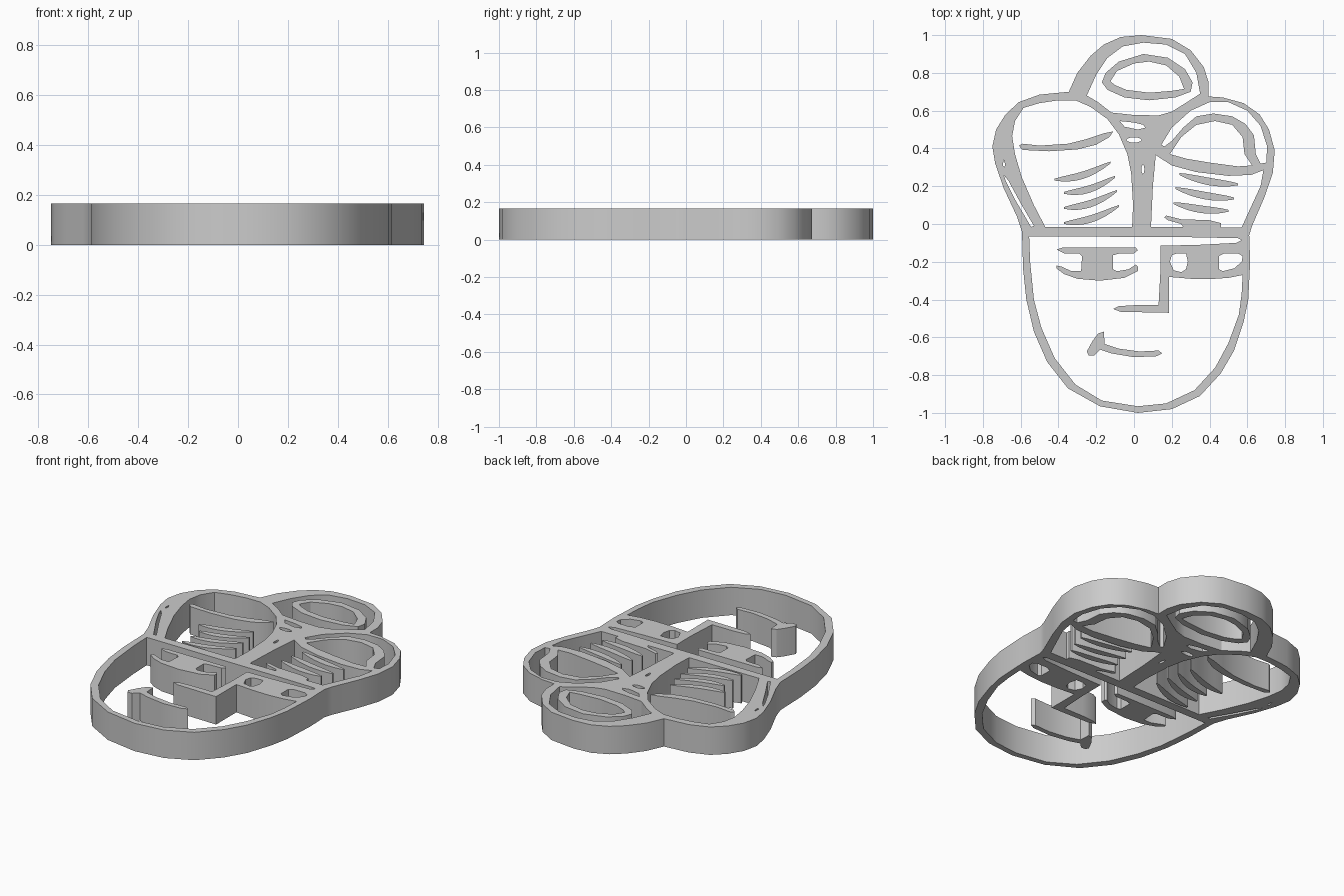
import bpy, bmesh, math

if "Cube" in bpy.data.objects:
    bpy.data.objects.remove(bpy.data.objects["Cube"], do_unlink=True)

HEIGHT = 0.166

grey = bpy.data.materials.new("plain grey")
grey.use_nodes = True
grey.diffuse_color = (0.6, 0.6, 0.6, 1)
grey.node_tree.nodes["Principled BSDF"].inputs["Base Color"].default_value = (0.6, 0.6, 0.6, 1)


def slab(name, *loops):
    """Extrude an outline (first loop) with holes (other loops) to the full height."""
    cu = bpy.data.curves.new(name + "_profile", 'CURVE')
    cu.dimensions = '2D'
    cu.fill_mode = 'BOTH'
    cu.extrude = HEIGHT / 2
    for pts in loops:
        sp = cu.splines.new('POLY')
        sp.points.add(len(pts) - 1)
        for p, (x, y) in zip(sp.points, pts):
            p.co = (x, y, 0, 1)
        sp.use_cyclic_u = True
    tmp = bpy.data.objects.new(name + "_profile", cu)
    bpy.context.collection.objects.link(tmp)
    dg = bpy.context.evaluated_depsgraph_get()
    me = bpy.data.meshes.new_from_object(tmp.evaluated_get(dg))
    bpy.data.objects.remove(tmp, do_unlink=True)
    bpy.data.curves.remove(cu)
    bm = bmesh.new()
    bm.from_mesh(me)
    bmesh.ops.translate(bm, verts=bm.verts, vec=(0, 0, HEIGHT / 2))
    bmesh.ops.remove_doubles(bm, verts=bm.verts, dist=1e-4)
    bmesh.ops.recalc_face_normals(bm, faces=bm.faces)
    bm.to_mesh(me)
    bm.free()
    me.name = name
    me.materials.clear()
    me.materials.append(grey)
    ob = bpy.data.objects.new(name, me)
    bpy.context.collection.objects.link(ob)
    bpy.ops.object.select_all(action='DESELECT')
    ob.select_set(True)
    bpy.context.view_layer.objects.active = ob
    bpy.ops.object.shade_smooth_by_angle(angle=math.radians(30))
    return ob


def oval(cx, cy, rx, ry, n=12):
    return [(cx + rx * math.cos(2 * math.pi * i / n), cy + ry * math.sin(2 * math.pi * i / n))
            for i in range(n)]


def leaf(x0, y0, x1, y1, sag=0.025, width=0.04, n=8):
    """Sagging stripe with rounded, tapered ends."""
    top, bottom = [], []
    for i in range(n + 1):
        t = i / n
        x, y = x0 + (x1 - x0) * t, y0 + (y1 - y0) * t - sag * math.sin(math.pi * t)
        w = width / 2 * max(0.25, math.sin(math.pi * t) ** 0.5)
        top.append((x, y + w))
        bottom.append((x, y - w))
    return top + bottom[::-1]


# Frame: outer silhouette
silhouette = [
    (.04, 1), (.2, .98), (.3, .92), (.37, .83), (.395, .75), (.395, .675), (.47, .67), (.58, .64),
    (.665, .58), (.715, .5), (.745, .39), (.735, .27), (.69, .14), (.625, -.01), (.61, -.06),
    (.615, -.2), (.605, -.4), (.58, -.52), (.53, -.67), (.46, -.79), (.35, -.91), (.2, -.98),
    (.02, -1), (-.18, -.965), (-.35, -.87), (-.46, -.73), (-.53, -.57), (-.57, -.4), (-.587, -.24),
    (-.593, -.04), (-.62, .04), (-.69, .19), (-.735, .32), (-.75, .41), (-.73, .5), (-.68, .58),
    (-.61, .645), (-.5, .685), (-.345, .7), (-.3, .8), (-.23, .89), (-.16, .95), (-.07, .99)]

# Lower opening, cut around the right eye and the nose
face_opening = [
    (-.555, -.065), (.3, -.07), (.55, -.075), (.57, -.085), (.54, -.1), (.35, -.11), (.14, -.115),
    (.14, -.25), (.13, -.43), (0, -.43), (-.08, -.435), (-.11, -.45), (-.07, -.465), (.185, -.47),
    (.185, -.28), (.3, -.29), (.4, -.292), (.5, -.285), (.575, -.27), (.57, -.37), (.555, -.48),
    (.5, -.63), (.43, -.76), (.32, -.88), (.17, -.95), (.02, -.965), (-.17, -.935), (-.31, -.85),
    (-.42, -.71), (-.49, -.55), (-.53, -.4), (-.55, -.2)]
right_eye_inner = [(.19, -.2), (.2, -.165), (.23, -.155), (.275, -.155), (.285, -.2), (.275, -.24),
                   (.25, -.255), (.21, -.245)]
right_eye_outer = [(.45, -.17), (.48, -.155), (.55, -.155), (.575, -.17), (.57, -.2), (.53, -.235),
                   (.47, -.25), (.45, -.24)]

# Left lobe opening and its side slits
left_lobe = [
    (-.47, -.015), (-.01, -.015), (-.005, .1), (-.015, .27), (-.035, .37), (-.08, .475), (-.14, .555),
    (-.23, .62), (-.31, .655), (-.4, .655), (-.5, .64), (-.585, .615), (-.63, .545), (-.645, .465),
    (-.63, .37), (-.595, .25), (-.53, .1)]
left_slit = [(-.69, .26), (-.665, .23), (-.6, .11), (-.53, -.01), (-.545, -.015), (-.63, .13), (-.68, .23)]
left_nick = [(-.69, .34), (-.683, .32), (-.685, .3), (-.695, .31)]

# Right lobe: stripe field, crescent gap and lid opening
right_field = [
    (.09, -.015), (.1, .2), (.115, .365), (.2, .31), (.33, .275), (.5, .255), (.62, .26),
    (.685, .285), (.67, .2), (.61, .07), (.57, -.018), (.46, -.018), (.46, .005), (.4, .02),
    (.25, .025), (.17, .045), (.16, .035), (.18, .02), (.25, 0), (.26, -.015)]
right_crescent = [
    (.145, .42), (.2, .51), (.3, .6), (.4, .645), (.5, .645), (.6, .6), (.67, .52), (.705, .41),
    (.7, .325), (.67, .32), (.645, .37), (.635, .47), (.59, .53), (.52, .57), (.42, .585),
    (.33, .57), (.26, .51), (.2, .44), (.16, .41)]
right_lid = [(.19, .37), (.25, .46), (.33, .525), (.43, .545), (.52, .525), (.575, .46),
             (.585, .37), (.625, .31), (.55, .305), (.4, .325), (.28, .345)]

# Top lobe opening and the small centre slots
top_lobe = [
    (-.25, .68), (-.2, .79), (-.14, .88), (-.06, .94), (.05, .96), (.17, .95), (.27, .9), (.33, .8),
    (.35, .69), (.28, .645), (.2, .595), (.13, .575), (0, .577), (-.12, .59), (-.19, .645)]
centre_slot = [(-.075, .545), (0, .537), (.05, .525), (.06, .51), (.02, .5), (-.05, .515)]

slab("frame", silhouette, face_opening, right_eye_inner, right_eye_outer, left_lobe, left_slit,
     left_nick, right_field, right_crescent, right_lid, top_lobe, centre_slot,
     oval(0, .445, .04, .014), oval(.047, .29, .008, .025, 8))

# Free-standing pieces
slab("top_ring",
     [(-.17, .75), (-.15, .8), (-.08, .86), (.05, .9), (.18, .88), (.27, .82), (.31, .75), (.3, .7),
      (.22, .67), (.08, .655), (-.05, .67), (-.14, .71)],
     [(-.125, .755), (-.09, .81), (0, .85), (.08, .86), (.17, .84), (.24, .78), (.265, .715),
      (.2, .705), (.08, .695), (-.04, .71), (-.1, .735)])

slab("left_lid",
     [(-.61, .415), (-.59, .425), (-.5, .415), (-.35, .425), (-.25, .45), (-.16, .48), (-.11, .49),
      (-.13, .46), (-.2, .42), (-.3, .395), (-.45, .385), (-.59, .392)])

slab("left_eye",
     [(-.41, -.135), (-.38, -.125), (.01, -.125), (.02, -.14), (0, -.155), (-.08, -.157), (-.11, -.165),
      (-.11, -.24), (-.09, -.25), (-.03, -.24), (.01, -.215), (.02, -.225), (.02, -.25), (-.05, -.285),
      (-.18, -.3), (-.3, -.29), (-.37, -.265), (-.41, -.235), (-.41, -.22), (-.385, -.225),
      (-.33, -.25), (-.28, -.25), (-.275, -.17), (-.29, -.157), (-.37, -.155)])

slab("mouth",
     [(-.16, -.57), (-.155, -.635), (-.08, -.66), (.03, -.675), (.13, -.67), (.15, -.685), (.12, -.7),
      (0, -.705), (-.12, -.685), (-.18, -.665), (-.21, -.695), (-.24, -.695), (-.25, -.675),
      (-.22, -.62), (-.19, -.58)])

# Stripes in both lobes
left_stripes = [(-.42, .235, -.125, .325), (-.37, .165, -.1, .25), (-.37, .085, -.09, .175),
                (-.37, .005, -.08, .095)]
right_stripes = [(.24, .265, .55, .21), (.22, .19, .53, .135), (.21, .11, .5, .07)]
for side, stripes, sag in (("left", left_stripes, .022), ("right", right_stripes, .012)):
    for i, ends in enumerate(stripes, 1):
        slab(f"{side}_stripe_{i}", leaf(*ends, sag=sag))
